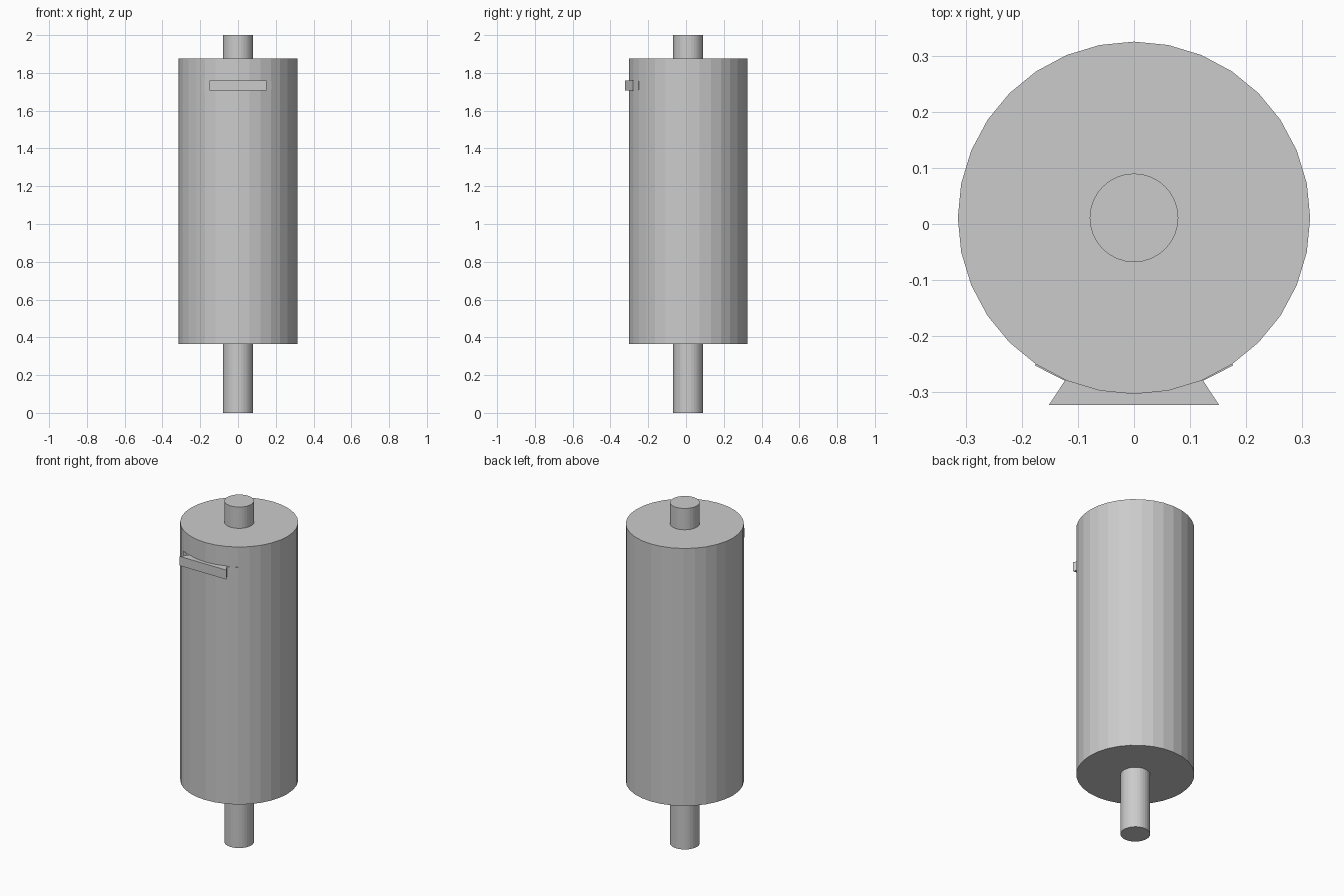
import bpy, bmesh, math

if "Cube" in bpy.data.objects:
    bpy.data.objects.remove(bpy.data.objects["Cube"])

CY = 0.011  # shared axis of body and pipe

grey = bpy.data.materials.new("plain grey")
grey.diffuse_color = (0.6, 0.6, 0.6, 1)
grey.use_nodes = True
grey.node_tree.nodes["Principled BSDF"].inputs["Base Color"].default_value = grey.diffuse_color


def prism(name, points, z0, z1):
    """Extrude a plan outline from z0 up to z1."""
    bm = bmesh.new()
    face = bm.faces.new([bm.verts.new((x, y, z0)) for x, y in points])
    top = bmesh.ops.extrude_face_region(bm, geom=[face])["geom"]
    bmesh.ops.translate(bm, vec=(0, 0, z1 - z0),
                        verts=[v for v in top if isinstance(v, bmesh.types.BMVert)])
    bmesh.ops.recalc_face_normals(bm, faces=bm.faces)
    mesh = bpy.data.meshes.new(name)
    bm.to_mesh(mesh)
    bm.free()
    mesh.materials.append(grey)
    obj = bpy.data.objects.new(name, mesh)
    bpy.context.collection.objects.link(obj)
    return obj


def circle(radius, sides=32):
    return [(radius * math.sin(2 * math.pi * i / sides),
             CY - radius * math.cos(2 * math.pi * i / sides)) for i in range(sides)]


# Main drum and the pipe stubs at each end
prism("body", circle(0.314), 0.365, 1.875)
prism("lower_pipe", circle(0.079), 0.0, 0.365)
prism("upper_pipe", circle(0.079), 1.875, 2.0)

# Flared bracket on the front
prism("bracket", [(-0.152, -0.323), (0.152, -0.323), (0.121, -0.276), (-0.121, -0.276)],
      1.706, 1.761)

# Thin bracket feet lying against the drum
for side, label in ((-1, "left"), (1, "right")):
    foot = [(0.120, -0.281), (0.177, -0.252), (0.173, -0.245), (0.118, -0.272)]
    prism(label + "_bracket_foot", [(side * x, y) for x, y in foot], 1.709, 1.757)
